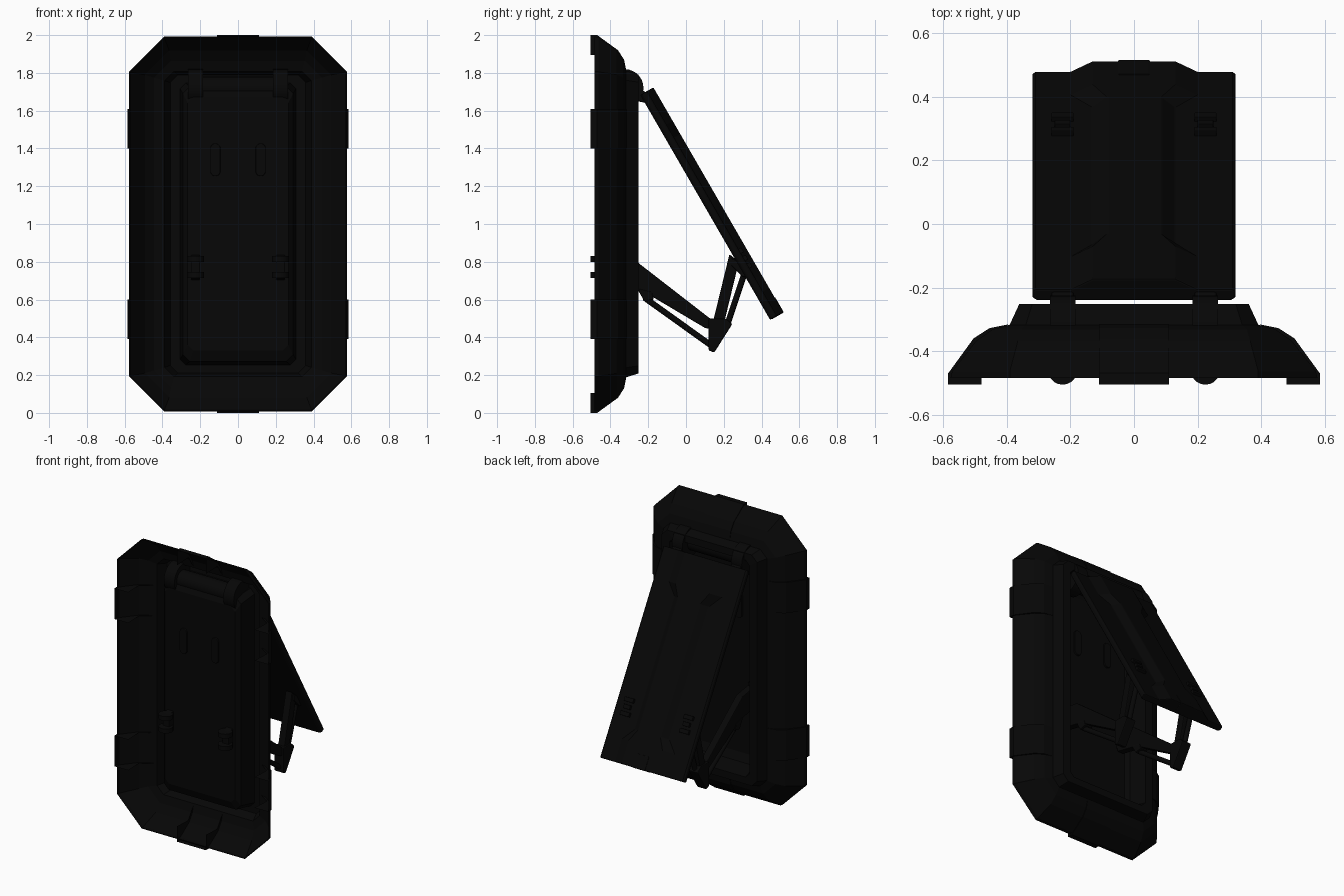
import bpy, bmesh, math
from mathutils import Vector, Matrix

old = bpy.data.objects.get("Cube")
if old:
    bpy.data.objects.remove(old, do_unlink=True)

black = bpy.data.materials.new("matte_black")
black.use_nodes = True
COLOUR = (0.002, 0.002, 0.002, 1)
black.diffuse_color = COLOUR
shader = black.node_tree.nodes["Principled BSDF"]
shader.inputs["Base Color"].default_value = COLOUR
shader.inputs["Roughness"].default_value = 0.7


def finish(name, bm, bevel=0, smooth=False, matrix=None):
    bmesh.ops.recalc_face_normals(bm, faces=bm.faces)
    mesh = bpy.data.meshes.new(name)
    bm.to_mesh(mesh)
    bm.free()
    mesh.materials.append(black)
    for f in mesh.polygons:
        f.use_smooth = smooth and len(f.vertices) == 4
    ob = bpy.data.objects.new(name, mesh)
    bpy.context.collection.objects.link(ob)
    if matrix:
        ob.matrix_world = matrix
    if bevel:
        mod = ob.modifiers.new("bevel", 'BEVEL')
        mod.width = bevel
        mod.segments = 2
        mod.limit_method = 'ANGLE'
        mod.angle_limit = math.radians(40)
    return ob


def loft(name, rings, open_end=False, bevel=0, matrix=None):
    """Bridge a list of equal-length rings and cap the ends."""
    bm = bmesh.new()
    rows = [[bm.verts.new(p) for p in r] for r in rings]
    n = len(rows[0])
    for a, b in zip(rows, rows[1:]):
        for i in range(n):
            j = (i + 1) % n
            bm.faces.new((a[i], a[j], b[j], b[i]))
    bm.faces.new(rows[0])
    if not open_end:
        bm.faces.new(rows[-1])
    return finish(name, bm, bevel, matrix=matrix)


def prism(name, pts, t0, t1, place, bevel=0.006, matrix=None, open_sides=()):
    """Extrude a 2D profile from t0 to t1; place maps (p, q, t) to 3D."""
    bm = bmesh.new()
    a = [bm.verts.new(place(p, q, t0)) for p, q in pts]
    b = [bm.verts.new(place(p, q, t1)) for p, q in pts]
    bm.faces.new(a)
    bm.faces.new(b)
    for i in range(len(a)):
        if i not in open_sides:
            j = (i + 1) % len(a)
            bm.faces.new((a[i], a[j], b[j], b[i]))
    return finish(name, bm, bevel, matrix=matrix)


def rod(name, start, end, r, sides=20):
    start, end = Vector(start), Vector(end)
    d = end - start
    bm = bmesh.new()
    m = Matrix.Translation((start + end) / 2) @ d.to_track_quat('Z', 'Y').to_matrix().to_4x4()
    bmesh.ops.create_cone(bm, cap_ends=True, segments=sides, radius1=r, radius2=r,
                          depth=d.length, matrix=m)
    return finish(name, bm, smooth=True)


def octagon(y, hw, hz, c):
    quarter = [(hw, hz - c), (hw - c, hz)]
    pts = quarter + [(-x, z) for x, z in reversed(quarter)]
    pts += [(-x, -z) for x, z in pts]
    return [(x, y, 1 + z) for x, z in pts]


def along_x(p, q, t): return (t, p, q)
def along_y(p, q, t): return (p, t, q)


# Thin frame shell, open at the front: bay floor, bay wall, back rim, outer slopes
frame = [(-0.41, 0.265, 0.67, 0.03), (-0.385, 0.29, 0.725, 0.035), (-0.255, 0.305, 0.745, 0.03),
         (-0.255, 0.36, 0.79, 0.04), (-0.32, 0.39, 0.81, 0.05), (-0.335, 0.445, 0.865, 0.09),
         (-0.37, 0.495, 0.92, 0.13), (-0.465, 0.57, 0.985, 0.18), (-0.485, 0.575, 0.99, 0.185)]
shell = loft("frame_shell", [octagon(*r) for r in frame], open_end=True)
wall = shell.modifiers.new("wall", 'SOLIDIFY')
wall.thickness = 0.006
wall.offset = 0

# Hollow guard clamps over the frame edge, open towards the inside
clamp = [(0.48, -0.505), (0.585, -0.505), (0.585, -0.47), (0.505, -0.36),
         (0.455, -0.328), (0.395, -0.316), (0.43, -0.345), (0.485, -0.38)]
OPEN = (0, 5, 6, 7)
for side, sx in (("left", 1), ("right", -1)):
    for level, z in (("upper", 1.505), ("lower", 0.495)):
        prism(f"{side}_{level}_clamp", clamp, z - 0.105, z + 0.105,
              lambda p, q, t: (sx * p, q, t), bevel=0, open_sides=OPEN)
for level, sz in (("top", 1), ("bottom", -1)):
    prism(f"{level}_clamp", clamp, -0.11, 0.11,
          lambda p, q, t: (t, q, 1 + sz * (p + 0.415)), bevel=0, open_sides=OPEN)

# Lid with a raised spine that widens at both ends, tilted out from the top hinge
tilt = Matrix.Translation((0, 0.135, 1.11)) @ Matrix.Rotation(math.radians(30), 4, 'X')


def lid_section(z, crest, foot):
    right = [(0.32, -0.03), (0.32, -0.005), (0.31, 0.002), (foot, 0.002), (crest, 0.04)]
    right = [(0.305, -0.04)] + right
    return [(x, y, z) for x, y in right + [(-x, y) for x, y in reversed(right)]]


WIDE, NARROW = (0.13, 0.20), (0.085, 0.13)
stations = [(-0.69, WIDE), (-0.54, WIDE), (-0.46, NARROW), (0.40, NARROW),
            (0.48, WIDE), (0.685, WIDE)]
loft("lid", [lid_section(z, *w) for z, w in stations], bevel=0.006, matrix=tilt)
prism("lid_end_tab", [(-0.05, -0.60), (0.05, -0.60), (0.05, -0.692), (-0.05, -0.692)],
      -0.03, 0.043, along_y, 0.004, tilt)

for side, s in (("left", 1), ("right", -1)):
    x = s * 0.225
    # Lid catch
    for i, (w, z) in enumerate(((0.035, -0.385), (0.025, -0.34), (0.035, -0.295))):
        prism(f"{side}_lid_catch_{i + 1}",
              [(x - w, z - 0.014), (x + w, z - 0.014), (x + w, z + 0.014), (x - w, z + 0.014)],
              -0.01, 0.02, along_y, 0.003, tilt)

    # Hinge knuckle and lid link
    rod(f"{side}_hinge_knuckle", (x - 0.04, -0.325, 1.72), (x + 0.04, -0.325, 1.72), 0.1, 28)
    prism(f"{side}_hinge_link", [(-0.32, 1.74), (-0.25, 1.72), (-0.20, 1.69), (-0.21, 1.64),
                                 (-0.30, 1.66)], x - 0.035, x + 0.035, along_x)

    # Folding stay: lower arm, elbow, upper arm and their thin rods
    prism(f"{side}_lower_arm", [(-0.40, 0.82), (-0.26, 0.80), (0.14, 0.49), (0.19, 0.43),
                                (0.10, 0.45), (-0.22, 0.64), (-0.40, 0.68)],
          x - 0.025, x + 0.025, along_x)
    prism(f"{side}_elbow", [(0.12, 0.50), (0.21, 0.50), (0.245, 0.47), (0.15, 0.32),
                            (0.12, 0.33)], x - 0.035, x + 0.035, along_x)
    prism(f"{side}_upper_arm", [(0.14, 0.47), (0.20, 0.47), (0.28, 0.80), (0.23, 0.84)],
          x - 0.025, x + 0.025, along_x)
    rod(f"{side}_lower_rod", (x, -0.22, 0.61), (x, 0.15, 0.345), 0.016)
    rod(f"{side}_upper_rod", (x, 0.22, 0.47), (x, 0.31, 0.74), 0.016)
    prism(f"{side}_rod_mount", [(-0.26, 0.66), (-0.18, 0.64), (-0.17, 0.60), (-0.22, 0.59)],
          x - 0.03, x + 0.03, along_x)
    prism(f"{side}_lid_mount", [(0.24, 0.82), (0.28, 0.80), (0.32, 0.72), (0.30, 0.72),
                                (0.24, 0.78)], x - 0.035, x + 0.035, along_x)

    # Pivot bracket with two discs
    prism(f"{side}_pivot_block", [(-0.46, 0.71), (-0.38, 0.70), (-0.38, 0.84), (-0.46, 0.83)],
          x - 0.025, x + 0.025, along_x)
    for level, z in (("upper", 0.815), ("lower", 0.73)):
        rod(f"{side}_{level}_pivot_disc", (x, -0.46, z - 0.015), (x, -0.46, z + 0.015), 0.046)

    # Pill-shaped rib through the floor
    pill = []
    for k in range(16):
        a = math.tau * (k + 0.5) / 16
        pill.append((s * 0.12 + 0.027 * math.cos(a),
                     1.34 + 0.027 * math.sin(a) + (0.06 if math.sin(a) > 0 else -0.06)))
    prism(f"{side}_pill_rib", pill, -0.425, -0.395, along_y, 0.004)

# Hinge barrel between the knuckles
rod("hinge_barrel", (-0.19, -0.34, 1.72), (0.19, -0.34, 1.72), 0.06, 24)
